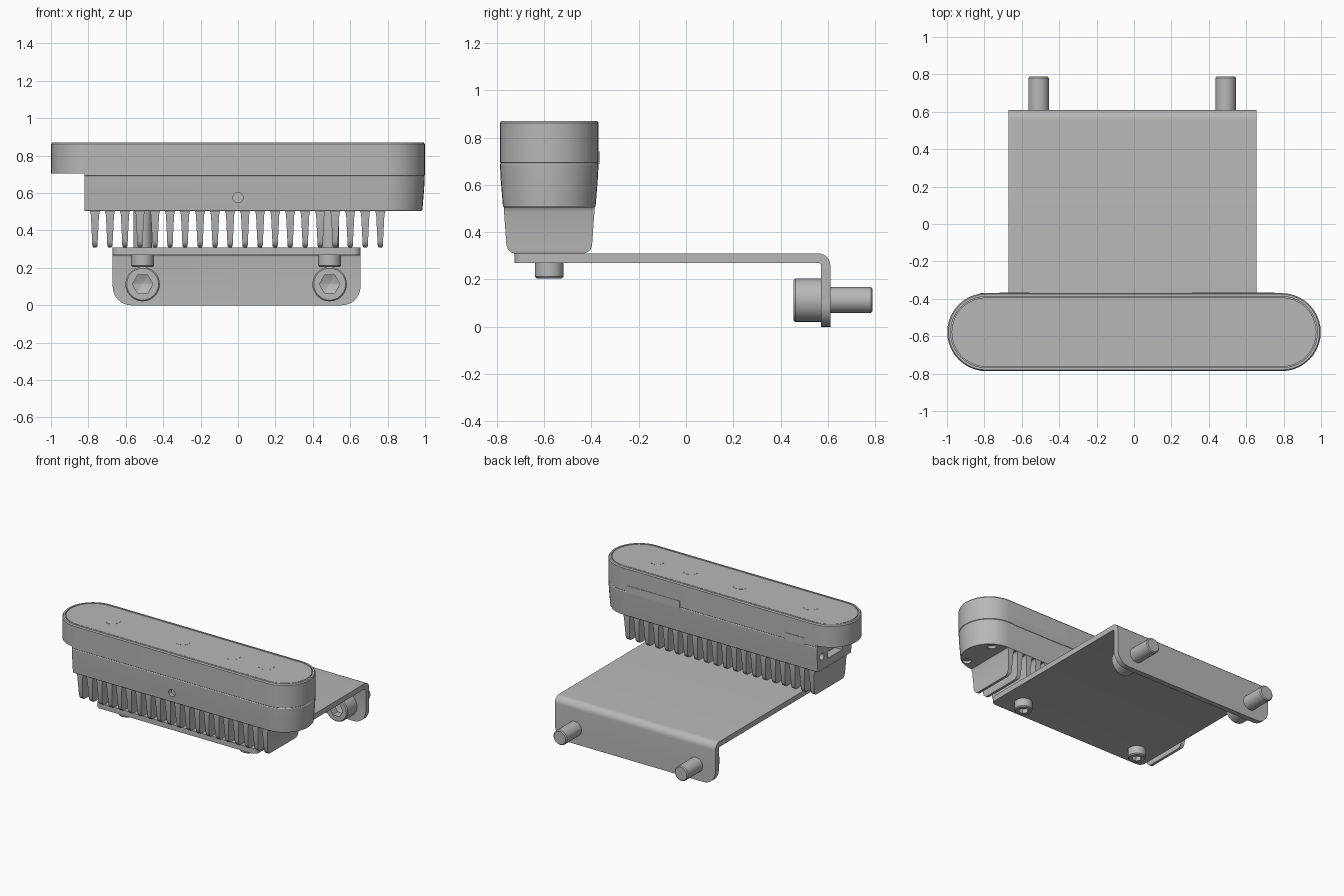
import bpy, bmesh
from math import sin, cos, pi, radians
from mathutils import Matrix, Vector

if "Cube" in bpy.data.objects:
    bpy.data.objects.remove(bpy.data.objects["Cube"], do_unlink=True)

grey = bpy.data.materials.new("satin grey")
grey.use_nodes = True
grey.diffuse_color = (0.48, 0.48, 0.48, 1)
grey.node_tree.nodes["Principled BSDF"].inputs["Base Color"].default_value = grey.diffuse_color

CY = -0.578      # centre line of the camera housing
RAD = 0.2085     # half its depth
ARC = 0.79       # centre of its rounded ends
CUT = -0.82      # flat end of the lower housing


def finish(name, bm, matrix=None):
    """Turn a bmesh into a shaded object."""
    bmesh.ops.recalc_face_normals(bm, faces=bm.faces)
    mesh = bpy.data.meshes.new(name)
    bm.to_mesh(mesh)
    bm.free()
    if matrix:
        mesh.transform(matrix)
    mesh.materials.append(grey)
    obj = bpy.data.objects.new(name, mesh)
    bpy.context.collection.objects.link(obj)
    return obj


def shade(obj):
    bpy.ops.object.select_all(action='DESELECT')
    obj.select_set(True)
    bpy.context.view_layer.objects.active = obj
    bpy.ops.object.shade_smooth_by_angle(angle=radians(32))


def loft(name, rings, matrix=None):
    """Join equal rings of points and cap both ends."""
    bm = bmesh.new()
    loops = [[bm.verts.new(p) for p in ring] for ring in rings]
    n = len(loops[0])
    for a, b in zip(loops, loops[1:]):
        for i in range(n):
            j = (i + 1) % n
            bm.faces.new((a[i], a[j], b[j], b[i]))
    bm.faces.new(loops[0][::-1])
    bm.faces.new(loops[-1])
    return finish(name, bm, matrix)


def arc(x, r, z, start, steps=20):
    return [(x + r * cos(start + pi * i / steps), CY + r * sin(start + pi * i / steps), z)
            for i in range(steps + 1)]


def stadium(r, z):
    return arc(ARC, r, z, -pi / 2) + arc(-ARC, r, z, pi / 2)


def flat_ended(r, z):
    return arc(ARC, r, z, -pi / 2) + [(CUT, CY + r, z), (CUT, CY - r, z)]


def circle(r, z, hexagon=False, n=36):
    pts = []
    for i in range(n):
        a = 2 * pi * i / n
        k = r * cos(pi / 6) / cos(a % (pi / 3) - pi / 6) if hexagon else r
        pts.append((k * cos(a), k * sin(a), z))
    return pts


def box(name, lo, hi):
    bm = bmesh.new()
    bmesh.ops.create_cube(bm, size=1)
    lo, hi = Vector(lo), Vector(hi)
    size = Matrix.Diagonal((*(hi - lo), 1))
    return finish(name, bm, Matrix.Translation((lo + hi) / 2) @ size)


def cut(target, cutter):
    """Subtract the cutter and discard it."""
    cutter.hide_render = True
    mod = target.modifiers.new("cut", 'BOOLEAN')
    mod.operation, mod.object, mod.solver = 'DIFFERENCE', cutter, 'EXACT'
    bpy.context.view_layer.objects.active = target
    bpy.ops.object.modifier_apply(modifier=mod.name)
    bpy.data.objects.remove(cutter, do_unlink=True)


def drill(target, at, direction, r, depth):
    turn = Vector(direction).to_track_quat('Z', 'Y').to_matrix().to_4x4()
    cut(target, loft("drill", [circle(r, -depth), circle(r, depth)],
                     Matrix.Translation(at) @ turn))


# Upper housing with chamfered rim and a groove round the lid
shade(loft("upper_housing", [stadium(RAD, 0.705), stadium(RAD, 0.862), stadium(RAD - 0.006, 0.87),
                             stadium(0.19, 0.87), stadium(0.19, 0.86)]))
shade(loft("lid", [stadium(0.185, 0.855), stadium(0.185, 0.869)]))
shade(loft("housing_lip", [flat_ended(RAD - 0.003, 0.692), flat_ended(RAD, 0.695),
                           flat_ended(RAD, 0.706)]))
for i, x in enumerate((0.64, 0.36, -0.05, -0.63)):
    shade(loft(f"lens_cover_{i + 1}", [circle(0.055, 0.86), circle(0.055, 0.87)],
               Matrix.Translation((x, CY, 0))))

# Lower housing, tapering downwards, with its holes and ports
lower = loft("lower_housing", [flat_ended(0.192, 0.505), flat_ended(0.196, 0.51),
                               flat_ended(0.205, 0.62), flat_ended(RAD, 0.687),
                               flat_ended(RAD - 0.003, 0.692)])
drill(lower, (0, CY - 0.2, 0.575), (0, 1, 0), 0.027, 0.03)
drill(lower, (CUT, -0.43, 0.605), (1, 0, 0), 0.024, 0.03)
cut(lower, box("port_cutter", (CUT - 0.1, -0.67, 0.565), (CUT + 0.06, -0.50, 0.615)))
for side in (-1, 1):
    drill(lower, (0.88, CY + side * 0.13, 0.505), (0, 0, 1), 0.03, 0.02)
shade(lower)

# Raised seam tabs on the back
back = CY + RAD
box("wide_seam_tab", (0.31, back - 0.01, 0.688), (0.75, back + 0.003, 0.74))
box("narrow_seam_tab", (-0.72, back - 0.01, 0.688), (-0.56, back + 0.003, 0.74))

# Cooling fins: half thickness, half depth, height, from root to rounded tip
FIN = [(0.036, 0.192, 0.512), (0.027, 0.192, 0.503), (0.022, 0.191, 0.485), (0.015, 0.181, 0.345),
       (0.0145, 0.174, 0.326), (0.013, 0.162, 0.315), (0.009, 0.148, 0.31)]
for i in range(20):
    x = -0.765 + i * 0.0803
    shade(loft(f"cooling_fin_{i + 1}",
               [[(x - t, CY - d, z), (x + t, CY - d, z), (x + t, CY + d, z), (x - t, CY + d, z)]
                for t, d, z in FIN]))

# Bent bracket: side profile swept across, corners rounded
LEFT, RIGHT, FRONT, REAR = -0.67, 0.655, -0.725, 0.61
profile = [(FRONT, 0.27), (FRONT, 0.31)]
for i in range(9):
    a = pi / 2 * (1 - i / 8)
    profile.append((REAR - 0.05 + 0.05 * cos(a), 0.26 + 0.05 * sin(a)))
profile += [(REAR, 0), (REAR - 0.04, 0)]
for i in range(5):
    a = pi / 2 * i / 4
    profile.append((REAR - 0.05 + 0.01 * cos(a), 0.26 + 0.01 * sin(a)))
bracket = loft("bent_bracket", [[(x, y, z) for y, z in profile] for x in (LEFT, RIGHT)])
bm = bmesh.new()
bm.from_mesh(bracket.data)


def round_corners(axis, value, radius):
    edges = [e for e in bm.edges if all(abs(v.co[axis] - value) < 1e-4 for v in e.verts)
             and abs(e.verts[0].co.x - e.verts[1].co.x) < 1e-4]
    bmesh.ops.bevel(bm, geom=edges, offset=radius, segments=8, profile=0.5, affect='EDGES')


round_corners(2, 0, 0.1)
round_corners(1, FRONT, 0.04)
bm.to_mesh(bracket.data)
bm.free()
shade(bracket)


# Socket-head bolts, one continuous lathe from shaft tip to hexagonal socket
def bolt(name, at, direction, shaft, length, head, height, socket):
    c = 0.007
    turn = Vector(direction).to_track_quat('Z', 'Y').to_matrix().to_4x4()
    shade(loft(name, [circle(shaft - c, -length), circle(shaft, c - length), circle(shaft, 0),
                      circle(head, 0), circle(head, height - c), circle(head - c, height),
                      circle(socket, height, True), circle(socket, height * 0.5, True),
                      circle(0.002, height * 0.3)],
               Matrix.Translation(at) @ turn))


for side, x in (("right", -0.51), ("left", 0.49)):
    bolt(f"{side}_wall_bolt", (x, REAR - 0.04, 0.113), (0, -1, 0), 0.055, 0.218, 0.092, 0.115, 0.055)
    bolt(f"{side}_camera_bolt", (x, CY, 0.27), (0, 0, -1), 0.05, 0.24, 0.061, 0.065, 0.034)
